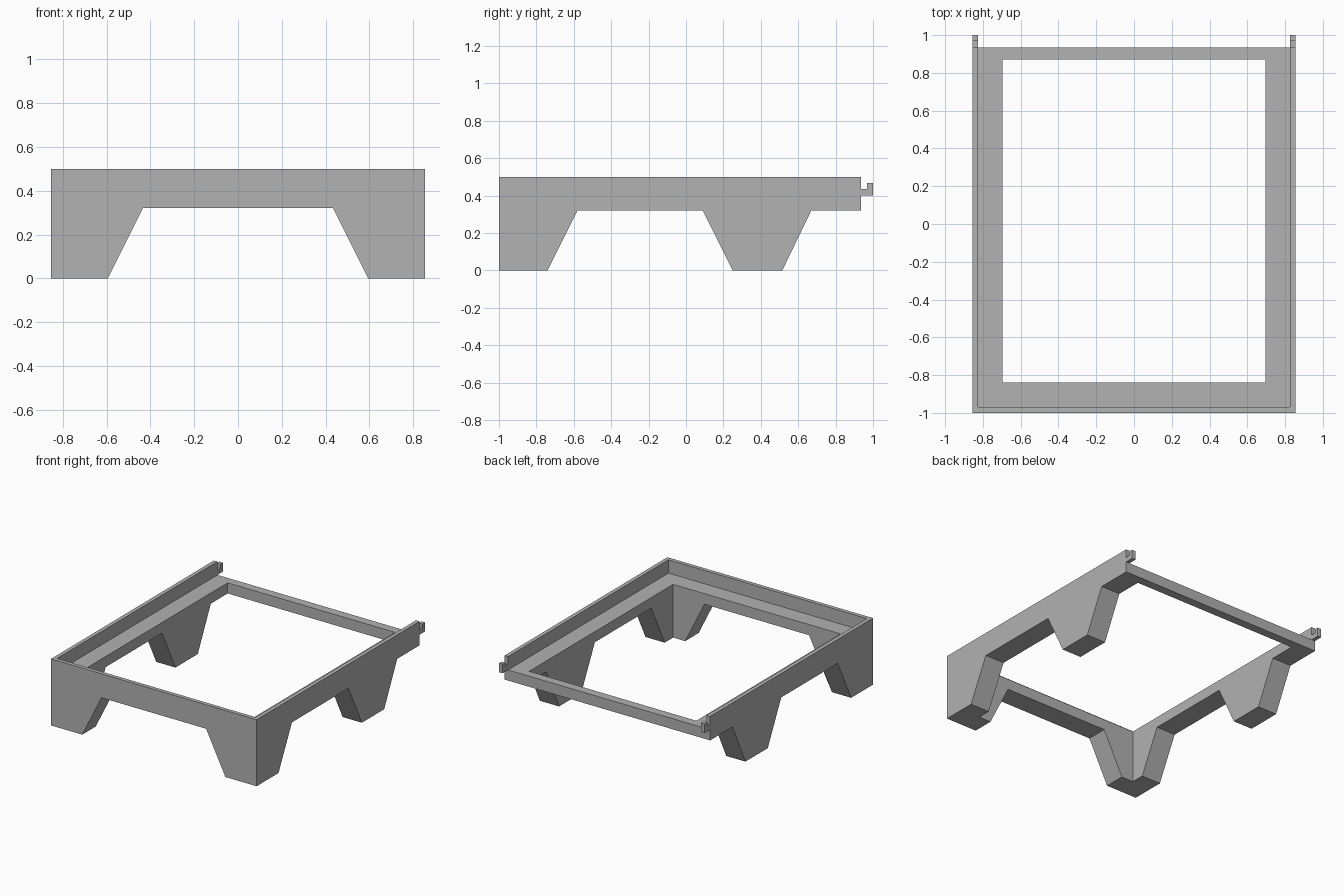
import bpy
import bmesh

if "Cube" in bpy.data.objects:
    bpy.data.objects.remove(bpy.data.objects["Cube"], do_unlink=True)

W, BACK, TOP = 0.855, 0.935, 0.5      # half width, rear face, rim height
RAIL, LEDGE, LIP = 0.32, 0.4, 0.03    # rail underside, ledge height, lip thickness
OPEN_X, OPEN_FRONT, OPEN_BACK = 0.695, -0.84, 0.87

grey = bpy.data.materials.new("plain grey")
grey.use_nodes = True
colour = (0.445, 0.445, 0.445, 1)
grey.diffuse_color = colour
grey.node_tree.nodes["Principled BSDF"].inputs["Base Color"].default_value = colour


def prism(name, profile, axis, start, end):
    """Extrude a (horizontal, z) profile along the x or y axis."""
    bm = bmesh.new()
    verts = [bm.verts.new((start, h, z) if axis == "x" else (h, start, z)) for h, z in profile]
    face = bm.faces.new(verts)
    new = bmesh.ops.extrude_face_region(bm, geom=[face])["geom"]
    shift = (end - start, 0, 0) if axis == "x" else (0, end - start, 0)
    bmesh.ops.translate(bm, verts=[g for g in new if isinstance(g, bmesh.types.BMVert)], vec=shift)
    bmesh.ops.recalc_face_normals(bm, faces=bm.faces)
    mesh = bpy.data.meshes.new(name)
    bm.to_mesh(mesh)
    bm.free()
    mesh.materials.append(grey)
    obj = bpy.data.objects.new(name, mesh)
    bpy.context.collection.objects.link(obj)
    return obj


def box(name, x, y0, y1, z0, z1):
    return prism(name, [(y0, z0), (y1, z0), (y1, z1), (y0, z1)], "x", -x, x)


def cut(target, cutter):
    cutter.hide_render = True
    mod = target.modifiers.new("cut", "BOOLEAN")
    mod.operation, mod.solver, mod.object = "DIFFERENCE", "EXACT", cutter
    bpy.context.view_layer.objects.active = target
    bpy.ops.object.modifier_apply(modifier=mod.name)
    bpy.data.objects.remove(cutter, do_unlink=True)


# Solid block with the side silhouette: front feet, rear feet and rail
side = [(-1, 0), (-0.74, 0), (-0.58, RAIL), (0.09, RAIL), (0.25, 0), (0.515, 0),
        (0.67, RAIL), (BACK, RAIL), (BACK, TOP), (-1, TOP)]
frame = prism("stand_frame", side, "x", -W, W)

# Gap between the front feet
gap = [(-0.615, -0.04), (0.615, -0.04), (0.435, RAIL), (-0.435, RAIL)]
cut(frame, prism("foot_gap_cutter", gap, "y", -1.2, 1.2))

# Central opening, then the recess that leaves a lip on three sides
cut(frame, box("opening_cutter", OPEN_X, OPEN_FRONT, OPEN_BACK, -0.2, 0.8))
cut(frame, box("recess_cutter", W - LIP, -1 + LIP, 1.2, LEDGE, 0.8))

# Upturned hooks on the rear ends of the side lips
hook = [(BACK, LEDGE), (1, LEDGE), (1, 0.467), (0.968, 0.467), (0.968, 0.435), (BACK, 0.435)]
for name, s in (("left_hook", 1), ("right_hook", -1)):
    prism(name, hook, "x", s * (W - LIP), s * W)
